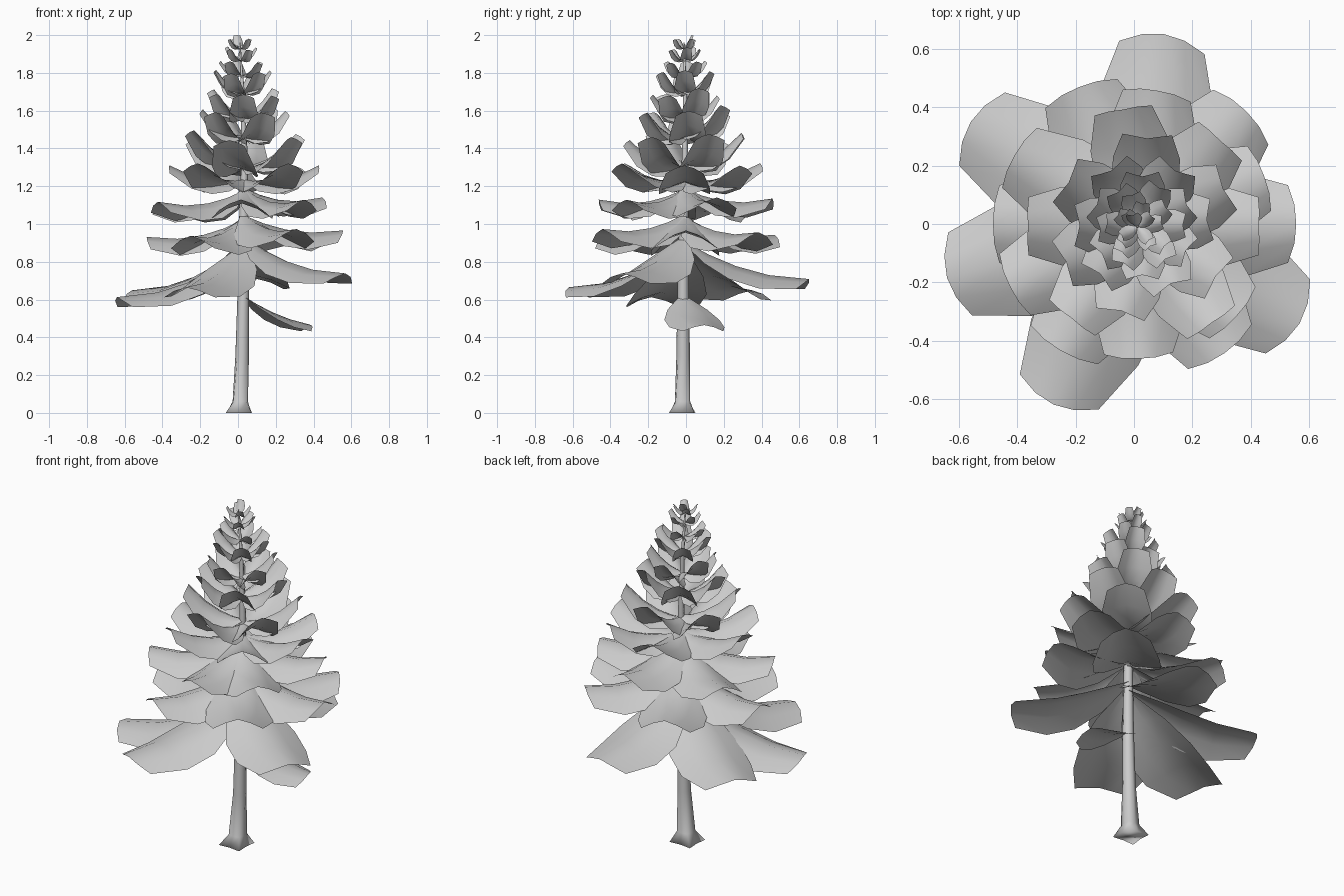
import bpy, bmesh, random
from math import sin, cos, pi, radians, hypot

if "Cube" in bpy.data.objects:
    bpy.data.objects.remove(bpy.data.objects["Cube"])
random.seed(4)


def make_object(name, bm):
    mesh = bpy.data.meshes.new(name)
    bm.to_mesh(mesh)
    bm.free()
    for p in mesh.polygons:
        p.use_smooth = True
    ob = bpy.data.objects.new(name, mesh)
    bpy.context.collection.objects.link(ob)
    return ob


# Trunk: stacked eight-sided rings with a lobed root flare
RINGS = [(0, 0.005, -0.02, 0.078, 0.22), (0.06, 0.012, -0.018, 0.045, 0.1),
         (0.3, 0.022, -0.015, 0.036, 0), (0.62, 0.028, -0.015, 0.031, 0),
         (1.0, 0.03, -0.012, 0.025, 0), (1.35, 0.035, -0.005, 0.017, 0),
         (1.7, 0.025, -0.005, 0.01, 0), (1.96, 0.01, -0.01, 0.003, 0)]


def axis(z):
    for a, b in zip(RINGS, RINGS[1:]):
        if z <= b[0]:
            k = (z - a[0]) / (b[0] - a[0])
            return a[1] + (b[1] - a[1]) * k, a[2] + (b[2] - a[2]) * k
    return RINGS[-1][1:3]


bm = bmesh.new()
loops = []
for z, x, y, r, lobe in RINGS:
    loops.append([bm.verts.new((x + r * (1 + lobe * (-1) ** i) * cos(i * pi / 4 + 0.75),
                                y + r * (1 + lobe * (-1) ** i) * sin(i * pi / 4 + 0.75), z))
                  for i in range(8)])
for a, b in zip(loops, loops[1:]):
    for i in range(8):
        bm.faces.new((a[i], a[(i + 1) % 8], b[(i + 1) % 8], b[i]))
bm.faces.new(loops[0][::-1])
bm.faces.new(loops[-1])
make_object("trunk", bm)

# Branch: an arched, fan-shaped sheet with a blunt rounded tip
SHAPE = [(0, 0.15), (0.2, 0.72), (0.42, 1.0), (0.68, 1.0), (1.0, 0.74)]


def add_branch(bm, az, length, half, z0, z1, z2, arch=0.5, follow=0.0):
    """Sheet from the trunk axis outwards; the arch falls square to its slope."""
    cx, cy = axis(z0)
    ca, sa = cos(radians(az)), sin(radians(az))
    rows = []
    for t, w in SHAPE:
        z = (1 - t) ** 2 * z0 + 2 * t * (1 - t) * z1 + t * t * z2
        dz = 2 * (1 - t) * (z1 - z0) + 2 * t * (z2 - z1)
        n = hypot(length, dz)
        f = max(1 - t, follow)
        row = []
        for u in (-1, -0.5, 0, 0.5, 1):
            drop = half * w * arch * abs(u) ** 1.5
            r = length * t * (1 - 0.07 * u * u * t) + drop * max(dz, 0) / n
            s = u * w * half
            row.append(bm.verts.new((cx * f + r * ca - s * sa,
                                     cy * f + r * sa + s * ca, z - drop * length / n)))
        rows.append(row)
    for a, b in zip(rows, rows[1:]):
        for j in range(4):
            bm.faces.new((a[j], b[j], b[j + 1], a[j + 1]))


# Whorls: root z, bend z, tip z, length, half width, tilt, arch, azimuths
WHORLS = [
    (0.90, 0.69, 0.69, 0.67, 0.20, 0.06, 0.36, (81, 148, 196, 246, 329)),
    (1.04, 0.91, 0.955, 0.52, 0.18, 0.01, 0.5, (0, 45, 112, 180, 240, 305)),
    (1.18, 1.06, 1.12, 0.47, 0.16, 0.01, 0.5, (20, 80, 150, 207, 272, 318)),
    (1.23, 1.19, 1.31, 0.40, 0.135, 0.0, 0.5, (0, 48, 100, 180, 232, 305)),
    (1.31, 1.31, 1.475, 0.30, 0.115, 0.0, 0.55, (25, 88, 150, 205, 255, 325)),
    (1.46, 1.46, 1.60, 0.22, 0.095, 0.0, 0.6, (5, 60, 120, 180, 228, 295)),
    (1.57, 1.58, 1.70, 0.17, 0.075, 0.0, 0.6, (25, 90, 155, 215, 270, 330)),
    (1.69, 1.70, 1.80, 0.14, 0.055, 0.0, 0.6, (0, 65, 125, 185, 245, 305)),
    (1.79, 1.80, 1.865, 0.11, 0.042, 0.0, 0.6, (35, 105, 175, 235, 320)),
    (1.87, 1.875, 1.93, 0.08, 0.03, 0.0, 0.6, (10, 80, 150, 225, 300)),
    (1.93, 1.935, 1.98, 0.06, 0.024, 0.0, 0.6, (40, 130, 210, 310)),
]
for n, (z0, z1, z2, length, half, tilt, arch, angles) in enumerate(WHORLS):
    bm = bmesh.new()
    for az in angles:
        stagger = 0.3 if 3 < n < 10 else 0.1
        d = tilt * cos(radians(az - 20)) + random.uniform(-stagger, stagger) * half
        reach = 1 + (0.07 * cos(radians(az)) if n == 1 else random.uniform(-0.02, 0.02))
        add_branch(bm, az, length * reach, half,
                   z0 + d * 0.6, z1 + d, z2 + d, arch, 1.0 if n > 2 else 0.0)
    make_object(f"branch_whorl_{n + 1}", bm)

# Single low branch drooping to the right, and the top sprig
bm = bmesh.new()
add_branch(bm, 14, 0.40, 0.15, 0.62, 0.50, 0.465, 0.3)
make_object("low_branch", bm)
bm = bmesh.new()
add_branch(bm, 100, 0.03, 0.025, 1.94, 1.96, 2.0)
make_object("top_sprig", bm)
